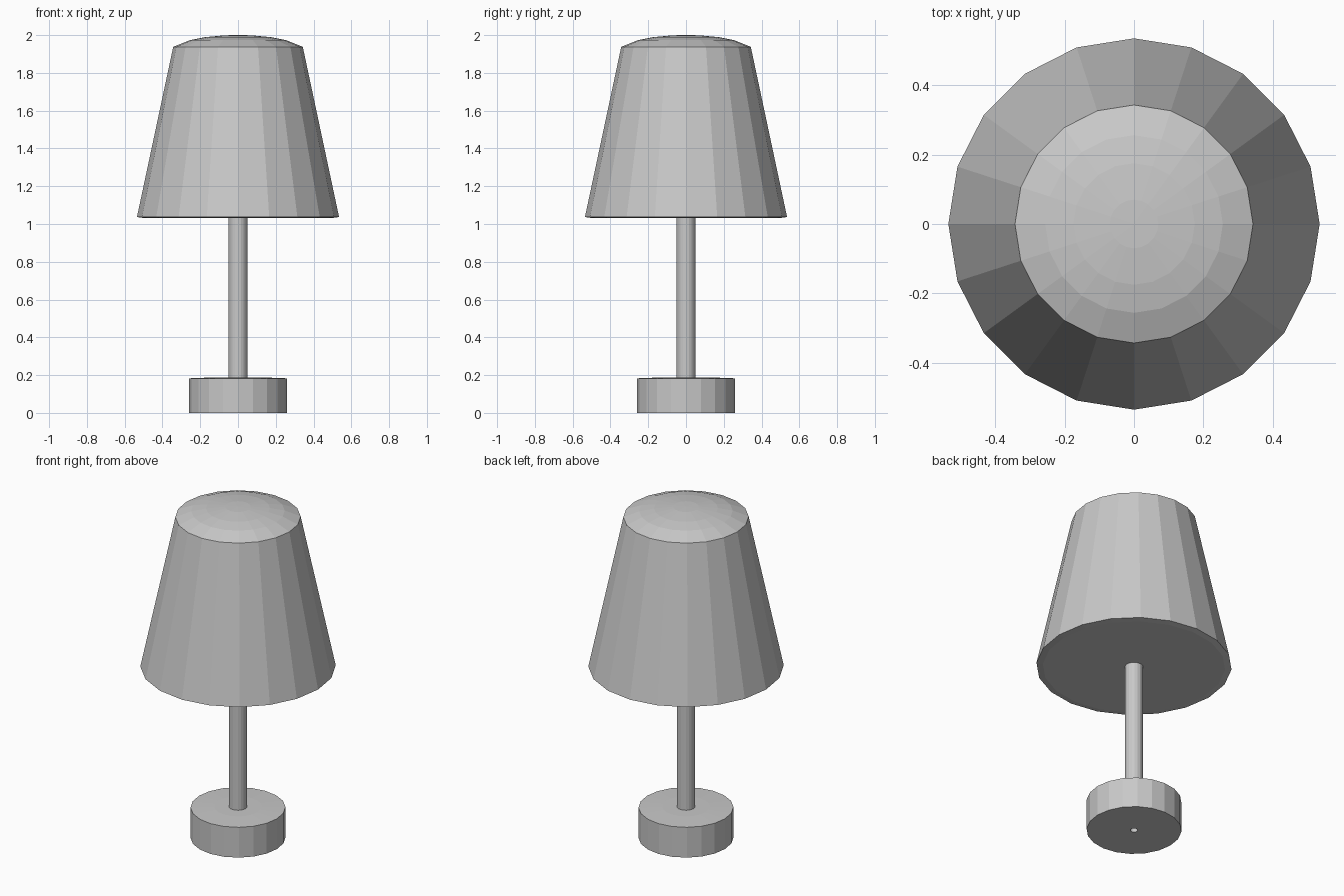
import bpy, bmesh, math

if "Cube" in bpy.data.objects:
    bpy.data.objects.remove(bpy.data.objects["Cube"])

SIDES = 20

grey = bpy.data.materials.new("light_grey")
grey.diffuse_color = (0.58, 0.58, 0.58, 1)
grey.use_nodes = True
grey.node_tree.nodes["Principled BSDF"].inputs["Base Color"].default_value = grey.diffuse_color


def lathe(name, profile, sides=SIDES):
    """Revolve (radius, z) points, listed from bottom to top, around z."""
    bm = bmesh.new()
    rings = []
    for r, z in profile:
        if r == 0:
            rings.append([bm.verts.new((0, 0, z))] * sides)
        else:
            rings.append([bm.verts.new((r * math.cos(2 * math.pi * i / sides),
                                        r * math.sin(2 * math.pi * i / sides), z))
                          for i in range(sides)])
    for low, high in zip(rings, rings[1:]):
        for i in range(sides):
            j = (i + 1) % sides
            corners = [low[i], low[j], high[j], high[i]]
            bm.faces.new(list(dict.fromkeys(corners)))
    bmesh.ops.recalc_face_normals(bm, faces=bm.faces)
    mesh = bpy.data.meshes.new(name)
    bm.to_mesh(mesh)
    bm.free()
    mesh.materials.append(grey)
    obj = bpy.data.objects.new(name, mesh)
    bpy.context.collection.objects.link(obj)
    return obj


# Round base with a small cable hole underneath and a slightly crowned top
lathe("base", [(0, 0.04), (0.02, 0.04), (0.02, 0), (0.26, 0),
               (0.26, 0.183), (0.13, 0.188), (0, 0.188)])

# Upright pole
lathe("pole", [(0, 0.17), (0.05, 0.17), (0.05, 1.05), (0, 1.05)])

# Tapered shade, closed below, with a shallow domed top
lathe("shade", [(0, 1.032), (0.50, 1.032), (0.535, 1.037), (0.343, 1.938),
                (0.256, 1.973), (0.175, 1.989), (0.07, 1.999), (0, 2.0)])
